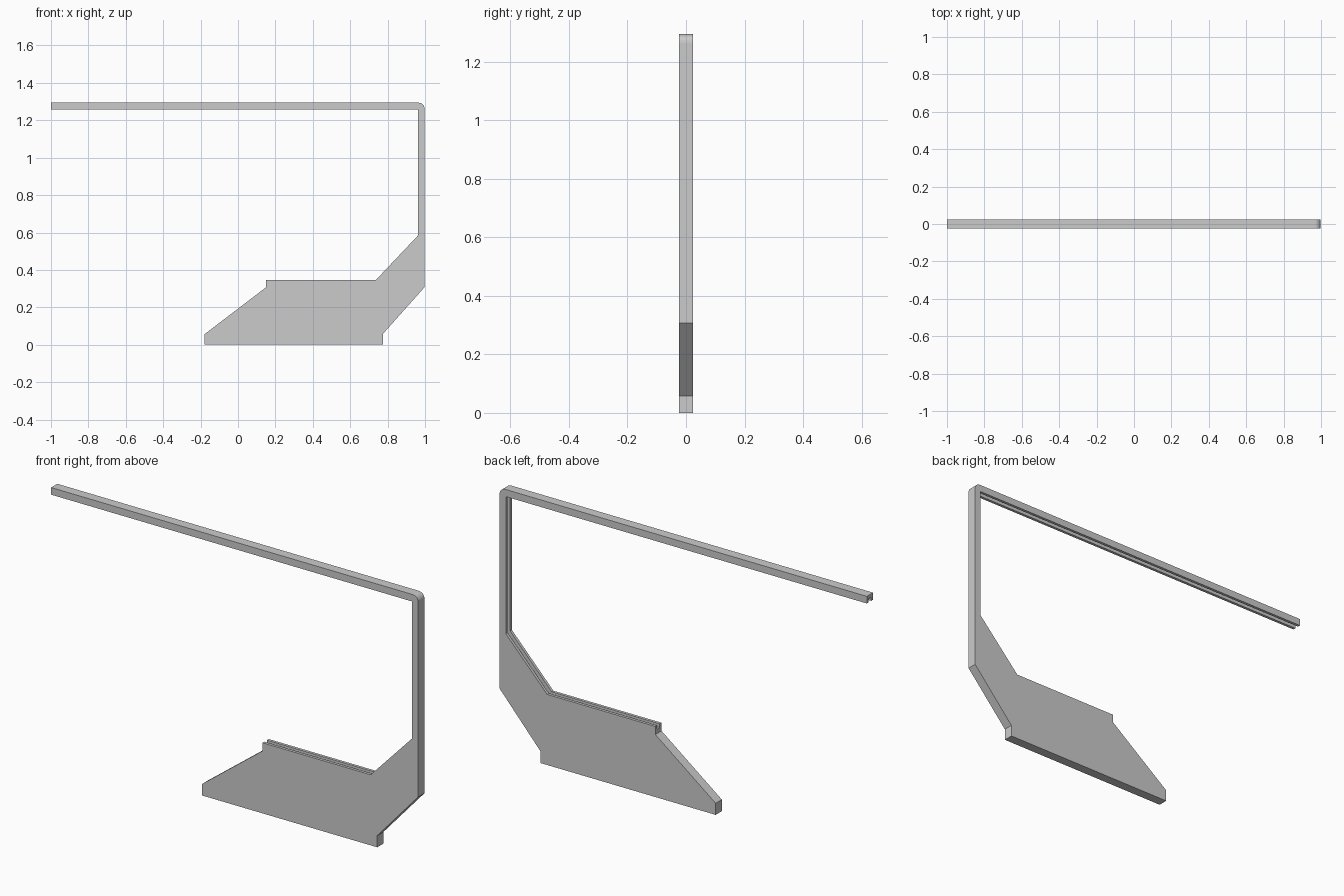
import bpy, bmesh, math

if "Cube" in bpy.data.objects:
    bpy.data.objects.remove(bpy.data.objects["Cube"])


def prism(name, pts, half):
    # Extrude an x/z outline symmetrically about y = 0
    bm = bmesh.new()
    face = bm.faces.new([bm.verts.new((x, -half, z)) for x, z in pts])
    ext = bmesh.ops.extrude_face_region(bm, geom=[face])
    verts = [v for v in ext["geom"] if isinstance(v, bmesh.types.BMVert)]
    bmesh.ops.translate(bm, verts=verts, vec=(0, 2 * half, 0))
    bmesh.ops.recalc_face_normals(bm, faces=bm.faces)
    mesh = bpy.data.meshes.new(name)
    bm.to_mesh(mesh)
    bm.free()
    obj = bpy.data.objects.new(name, mesh)
    bpy.context.collection.objects.link(obj)
    return obj


# Rounded outer corner between post and top bar
R = 0.03
corner = [(0.997 - R + R * math.cos(a), 1.294 - R + R * math.sin(a))
          for a in (math.radians(15 * i) for i in range(7))]

# Base plate, post and top bar as one outline
outline = [(-0.178, 0), (0.774, 0), (0.774, 0.057), (0.997, 0.307)] + corner + [
    (-1, 1.294), (-1, 1.259), (0.963, 1.259), (0.963, 0.585),
    (0.738, 0.347), (0.15, 0.347), (0.15, 0.307), (-0.178, 0.057)]
frame = prism("bracket_frame", outline, 0.024)

# Groove running along the inner edge
groove = prism("groove_cutter", [
    (-1.1, 1.2), (0.93, 1.2), (0.93, 0.62), (0.70, 0.40), (0.05, 0.40),
    (0.05, 0.328), (0.746, 0.328), (0.982, 0.577), (0.982, 1.277),
    (-1.1, 1.277)], 0.010)
groove.hide_render = True
groove.hide_viewport = True

cut = frame.modifiers.new("groove", 'BOOLEAN')
cut.operation = 'DIFFERENCE'
cut.solver = 'EXACT'
cut.object = groove
